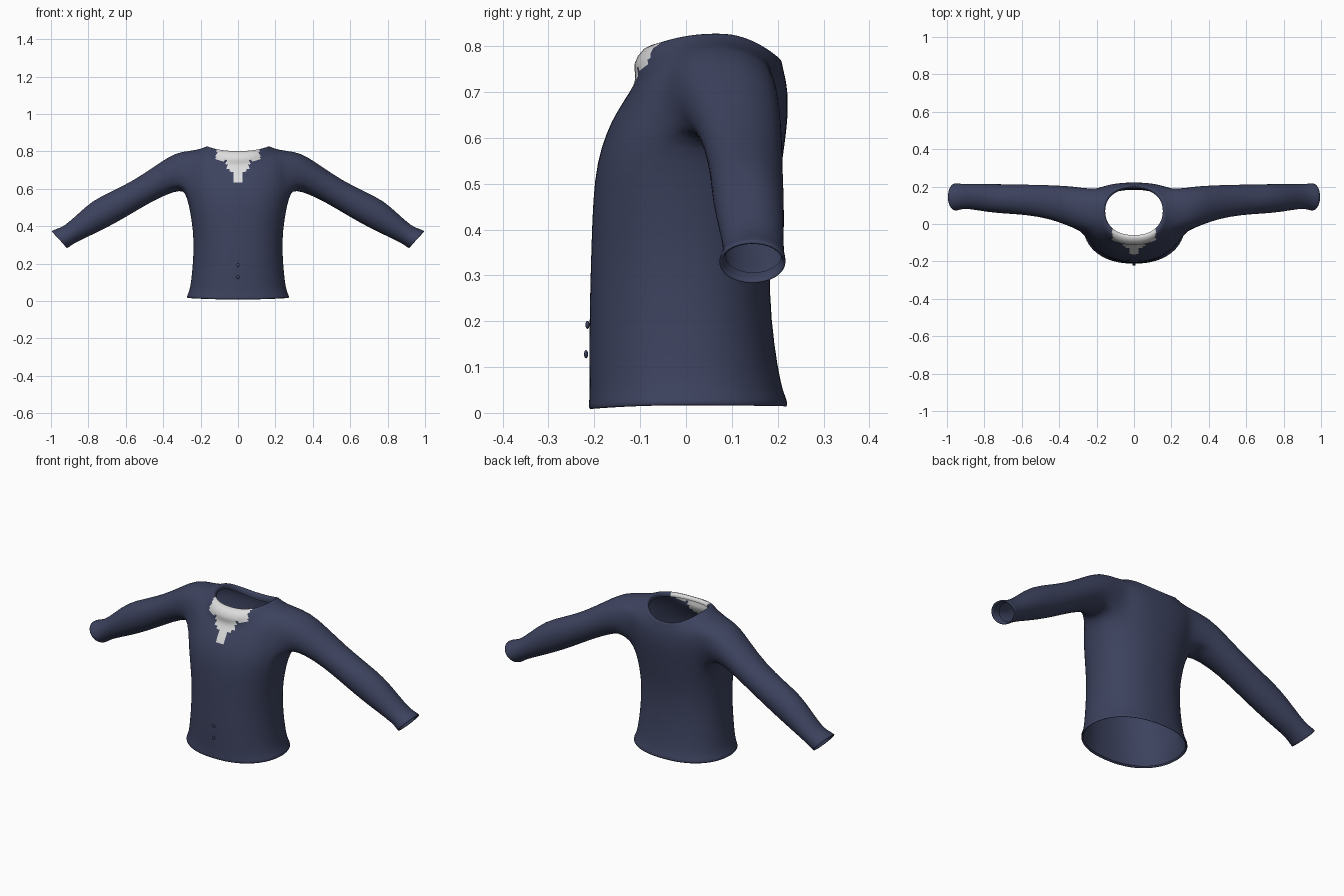
import bpy, bmesh, math
from mathutils import Vector

if "Cube" in bpy.data.objects:
    bpy.data.objects.remove(bpy.data.objects["Cube"])


def material(name, rgb):
    m = bpy.data.materials.new(name)
    m.diffuse_color = (*rgb, 1)
    m.use_nodes = True
    m.node_tree.nodes["Principled BSDF"].inputs["Base Color"].default_value = m.diffuse_color
    return m


navy = material("navy_cloth", (0.046, 0.055, 0.113))
white = material("white_collar", (0.72, 0.72, 0.72))

# Torso rings, hem to neck: half width, front y, centre y, back y, front z, side z, back z
RINGS = [
    (.262, -.202, 0, .212, .016, .024, .020),
    (.272, -.211, 0, .221, .004, .012, .010),
    (.275, -.213, 0, .222, .018, .027, .026),
    (.262, -.210, 0, .212, .040, .045, .045),
    (.251, -.211, 0, .200, .10, .10, .10),
    (.241, -.211, 0, .186, .20, .20, .20),
    (.236, -.208, 0, .181, .32, .32, .32),
    (.246, -.205, 0, .190, .42, .42, .42),
    (.264, -.200, .01, .205, .51, .52, .51),
    (.282, -.186, .03, .216, .58, .595, .59),
    (.288, -.161, .05, .222, .64, .65, .64),
    (.290, -.145, .07, .222, .665, .71, .67),
    (.283, -.130, .08, .222, .69, .765, .70),
    (.255, -.113, .08, .217, .715, .803, .73),
    (.205, -.109, .07, .212, .738, .812, .75),
    (.175, -.118, .07, .209, .758, .824, .768),
    (.163, -.094, .07, .203, .800, .830, .776),
    (.153, -.058, .07, .190, .806, .820, .760),
    (.155, -.060, .07, .190, .785, .802, .740),
]
# Sleeve stations, shoulder to cuff: top x, top z, bottom x, bottom z, front y, back y
SLEEVE = [
    (.335, .795, .310, .592, -.025, .203),
    (.43, .732, .375, .572, .010, .207),
    (.556, .645, .465, .530, .040, .211),
    (.68, .585, .60, .448, .053, .212),
    (.778, .538, .70, .393, .058, .214),
    (.86, .462, .80, .345, .072, .214),
    (.932, .397, .877, .309, .084, .213),
    (.972, .386, .905, .287, .074, .217),
    (1.003, .373, .918, .280, .070, .219),
    (.988, .365, .915, .292, .080, .210),
    (.950, .380, .890, .306, .086, .208),
]
SEG = 24                      # columns on one half of the torso
C0, C1, R0, R1 = 8, 18, 9, 13  # armhole columns and rows


def spow(v, p):
    return math.copysign(abs(v) ** p, v)


def torso_point(ring, i):
    hw, yf, yc, yb, zf, zs, zb = ring
    a = -math.pi / 2 + math.pi * i / SEG
    c, s = math.cos(a), math.sin(a)
    x = 0 if i in (0, SEG) else hw * spow(c, .88)
    y = yc + spow(abs(s), .92) * ((yf - yc) if s < 0 else (yb - yc))
    z = zs + ((zf if s < 0 else zb) - zs) * s * s
    return Vector((x, y, z))


bm = bmesh.new()

# Half torso with an armhole left open
grid = [[bm.verts.new(torso_point(r, i)) for i in range(SEG + 1)] for r in RINGS]
for j in range(len(RINGS) - 1):
    for i in range(SEG):
        if not (R0 <= j < R1 and C0 <= i < C1):
            bm.faces.new((grid[j][i], grid[j][i + 1], grid[j + 1][i + 1], grid[j + 1][i]))

# Sleeve grown from the armhole edge
loop = [grid[R0][i] for i in range(C0, C1)] + [grid[j][C1] for j in range(R0, R1)]
loop += [grid[R1][i] for i in range(C1, C0, -1)] + [grid[j][C0] for j in range(R1, R0, -1)]
n = len(loop)
mid = sum((v.co for v in loop), Vector()) / n
angles = [math.atan2(v.co.z - mid.z, v.co.y - mid.y) for v in loop]
start = angles[0]
prev = loop
for k, (tx, tz, bx, bz, yf, yb) in enumerate(SLEEVE):
    even = min(1, k / 4)
    ring = []
    for i in range(n):
        turn = (angles[i] - start) % (2 * math.pi)
        a = start + turn * (1 - even) + even * 2 * math.pi * i / n
        s, c = math.sin(a), math.cos(a)
        ring.append(bm.verts.new(((tx + bx) / 2 + (tx - bx) / 2 * s,
                                  (yf + yb) / 2 + (yb - yf) / 2 * c,
                                  (tz + bz) / 2 + (tz - bz) / 2 * s)))
    for i in range(n):
        m = (i + 1) % n
        bm.faces.new((prev[i], prev[m], ring[m], ring[i]))
    prev = ring

# Ease the armhole seam
seam = [v for v in loop]
for _ in range(2):
    bmesh.ops.smooth_vert(bm, verts=seam, factor=.4, use_axis_x=True, use_axis_y=True, use_axis_z=True)
bmesh.ops.recalc_face_normals(bm, faces=bm.faces)
# An open shell: make the chest face forward
bm.faces.ensure_lookup_table()
chest = min(bm.faces, key=lambda f: (f.calc_center_median() - Vector((.02, -.21, .26))).length)
if chest.normal.y > 0:
    bmesh.ops.reverse_faces(bm, faces=bm.faces)

mesh = bpy.data.meshes.new("shirt")
bm.to_mesh(mesh)
bm.free()
shirt = bpy.data.objects.new("shirt", mesh)
bpy.context.collection.objects.link(shirt)
mesh.materials.append(navy)
mesh.materials.append(white)
bpy.context.view_layer.objects.active = shirt
shirt.select_set(True)
mirror = shirt.modifiers.new("mirror", 'MIRROR')
mirror.use_clip = True
mirror.merge_threshold = .0005
sub = shirt.modifiers.new("smooth", 'SUBSURF')
sub.levels = 1
for name in ("mirror", "smooth"):
    bpy.ops.object.modifier_apply(modifier=name)

# White collar front and stepped placket
for p in shirt.data.polygons:
    c = p.center
    reach = .115 if c.z > .752 else .06 if c.z > .70 else .034 if c.z > .64 else 0
    p.material_index = 1 if c.y < .01 and abs(c.x) < reach else 0
bpy.ops.object.shade_smooth()

# Front buttons
for k, (y, z) in enumerate(((-.215, .192), (-.218, .128))):
    bpy.ops.mesh.primitive_uv_sphere_add(segments=12, ring_count=8, radius=.009, location=(0, y, z))
    b = bpy.context.object
    b.name = f"button_{k + 1}"
    b.scale.y = .5
    b.data.materials.append(navy)
    bpy.ops.object.shade_smooth()
